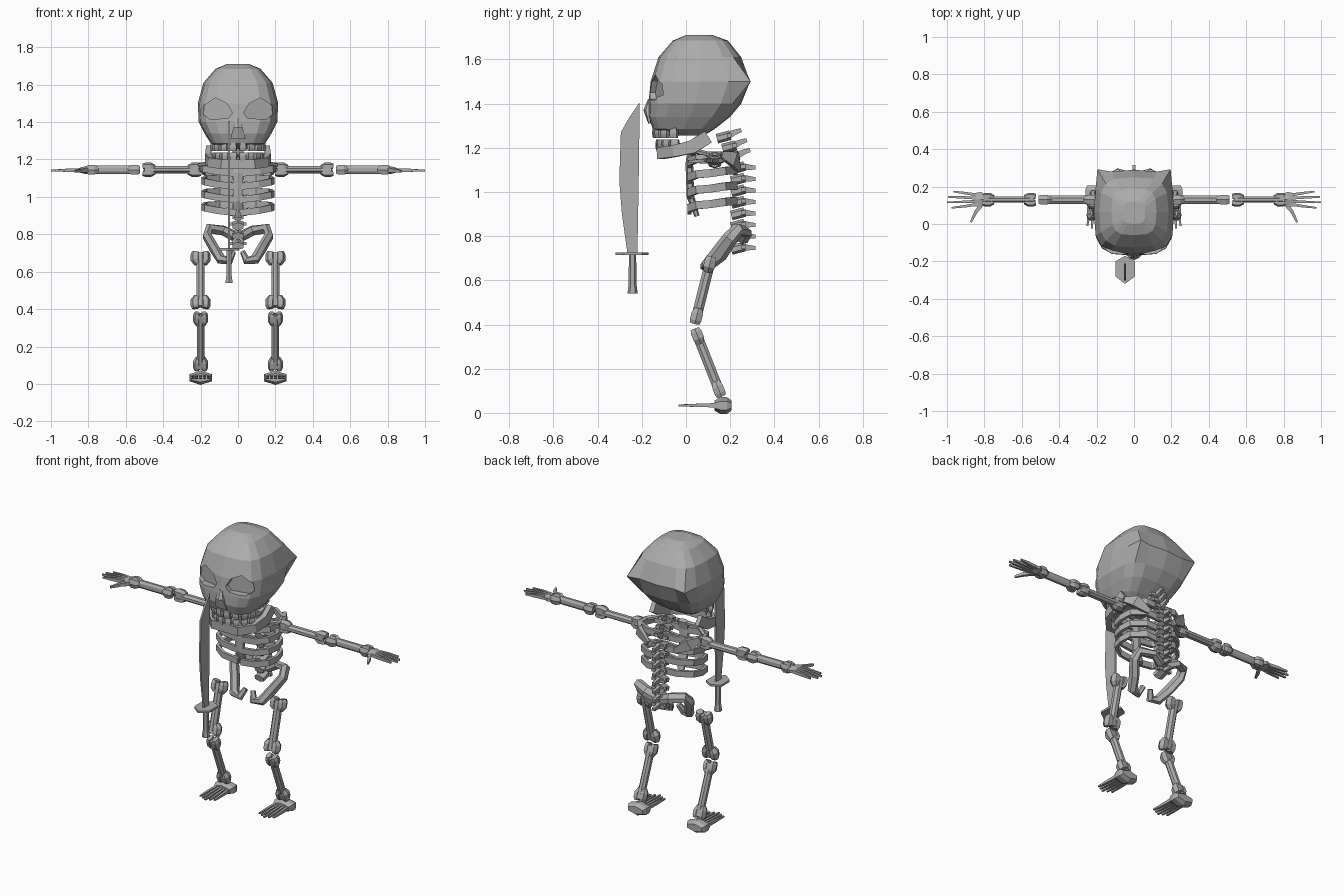
import bpy, bmesh, math
from mathutils import Vector

cube = bpy.data.objects.get("Cube")
if cube:
    bpy.data.objects.remove(cube)

bone_grey = bpy.data.materials.new("bone_grey")
bone_grey.use_nodes = True
GREY = (0.42, 0.42, 0.42, 1)
bone_grey.diffuse_color = GREY
bone_grey.node_tree.nodes["Principled BSDF"].inputs["Base Color"].default_value = GREY


def finish(name, bm, mirror=False):
    bmesh.ops.recalc_face_normals(bm, faces=bm.faces)
    mesh = bpy.data.meshes.new(name)
    bm.to_mesh(mesh)
    bm.free()
    mesh.materials.append(bone_grey)
    ob = bpy.data.objects.new(name, mesh)
    bpy.context.collection.objects.link(ob)
    if mirror:
        mod = ob.modifiers.new("mirror", "MIRROR")
        mod.use_mirror_merge = False
    return ob


def bridge(bm, rings):
    """Skin a list of point rings and cap both ends."""
    loops = [[bm.verts.new(p) for p in ring] for ring in rings]
    n = len(loops[0])
    for a, b in zip(loops, loops[1:]):
        for k in range(n):
            j = (k + 1) % n
            bm.faces.new((a[k], a[j], b[j], b[k]))
    bm.faces.new(loops[0])
    bm.faces.new(loops[-1])


def sweep(bm, path, sizes, sides=4, up=(0, 0, 1)):
    """Sweep a polygon along a path; sizes are half extents (across, along up)."""
    pts = [Vector(p) for p in path]
    if isinstance(sizes, tuple):
        sizes = [sizes] * len(pts)
    rings = []
    for i, p in enumerate(pts):
        t = (pts[min(i + 1, len(pts) - 1)] - pts[max(i - 1, 0)]).normalized()
        side = t.cross(Vector(up)).normalized()
        lift = side.cross(t)
        r = 1 / math.cos(math.pi / sides)
        ring = []
        for k in range(sides):
            a = 2 * math.pi * (k + 0.5) / sides
            ring.append(p + side * sizes[i][0] * r * math.cos(a) + lift * sizes[i][1] * r * math.sin(a))
        rings.append(ring)
    bridge(bm, rings)


def long_bone(name, p, q, wide, flare, shaft, thick):
    """Shaft with a pair of knuckles at each end, spread along the wide axis."""
    bm = bmesh.new()
    p, q, wide = Vector(p), Vector(q), Vector(wide)
    mid = [p.lerp(q, t) for t in (0.03, 0.2, 0.8, 0.97)]
    sweep(bm, mid, [(thick * 0.9, shaft * s) for s in (1.3, 1, 1, 1.3)], 8, wide)
    for a, b in ((p, q), (q, p)):
        for s in (-1, 1):
            path = [a.lerp(b, t) + wide * s * flare * o
                    for t, o in ((0, 0.5), (0.05, 0.55), (0.14, 0.55), (0.21, 0.35))]
            sizes = [(thick * m, flare * 0.45 * m) for m in (0.8, 1, 1, 0.7)]
            sweep(bm, path, sizes, 6, wide)
    return finish(name, bm, True)


# Skull: boxy rings stacked from the crown to the palate (z, half width, front, back)
bm = bmesh.new()
rings = []
for z, w, f, b in ((1.71, .06, 0, .12), (1.685, .12, -.06, .19), (1.61, .185, -.125, .25),
                   (1.5, .215, -.16, .29), (1.4, .21, -.17, .25), (1.34, .18, -.17, .2),
                   (1.285, .145, -.15, .13), (1.255, .1, -.05, .08)):
    ring = []
    for k in range(16):
        a = 2 * math.pi * k / 16
        c, s = math.cos(a), math.sin(a)
        x = math.copysign(abs(c) ** 0.6, c) * w
        y = (f + b) / 2 + math.copysign(abs(s) ** 0.6, s) * (b - f) / 2
        # raised corner at each side of the back
        if z == 1.5 and k in (2, 6):
            x, y = x * 1.12, y + 0.045
        ring.append((x, y, z))
    rings.append(ring)
bridge(bm, rings)
skull = finish("skull", bm)

# Eye sockets cut into the skull
bm = bmesh.new()
outline = ((.03, 1.45), (.06, 1.5), (.12, 1.53), (.18, 1.49), (.185, 1.44), (.15, 1.415), (.05, 1.42))
for s in (-1, 1):
    bridge(bm, [[(s * x, y + 0.3 * x, z) for x, z in outline] for y in (-0.3, -0.148)])
cutter = finish("socket_cutter", bm)
cutter.hide_render = True
mod = skull.modifiers.new("sockets", "BOOLEAN")
mod.operation, mod.object, mod.solver = "DIFFERENCE", cutter, "EXACT"
cut = bpy.data.meshes.new_from_object(skull.evaluated_get(bpy.context.evaluated_depsgraph_get()))
skull.modifiers.clear()
skull.data = cut
bpy.data.objects.remove(cutter)

# Nose
bm = bmesh.new()
sweep(bm, [(0, -.165, 1.42), (0, -.172, 1.37), (0, -.165, 1.31)],
      [(.01, .006), (.025, .018), (.04, .005)], 6, (0, -1, 0))
finish("nose", bm)

# Teeth in two arcs
for name, z0, z1, rx, ry in (("upper_teeth", 1.295, 1.245, .14, .13), ("lower_teeth", 1.19, 1.238, .13, .115)):
    bm = bmesh.new()
    for i in range(8):
        a = math.radians(-70 + 20 * i)
        x, y = rx * math.sin(a), -.01 - ry * math.cos(a)
        out = (math.sin(a), -math.cos(a), 0)
        zm = z0 + (z1 - z0) * 0.6
        sweep(bm, [(x, y, z0), (x, y, zm), (x, y, z1)], [(.013, .011), (.018, .013), (.016, .009)], 4, out)
    finish(name, bm)

# Lower jaw: horseshoe rising toward the hinges
bm = bmesh.new()
half = [(.155, .1, 1.25), (.16, .03, 1.205), (.145, -.05, 1.185), (.085, -.115, 1.175)]
path = half + [(-x, y, z) for x, y, z in reversed(half)]
sizes = [(.014, .03), (.016, .03), (.018, .026), (.018, .026)]
sweep(bm, path, sizes + sizes[::-1])
finish("lower_jaw", bm)

# Spine: bodies with backward spines and small side wings
spine = [(.17, 1.255), (.195, 1.21), (.21, 1.165)] + [(.235, 1.115 - .052 * i) for i in range(8)]
bm = bmesh.new()
for i, (y, z) in enumerate(spine):
    drop = 0.025 if i < 3 else -0.005
    sweep(bm, [(0, y - .03, z - .014), (0, y + .03, z + .002)], (.03, .019), 6)
    sweep(bm, [(0, y + .02, z), (0, y + .05, z + drop * .6), (0, y + .08, z + drop)],
          [(.014, .016), (.009, .012), (.009, .009)])
    sweep(bm, [(-.045, y + .025, z), (.045, y + .025, z)], (.01, .009))
finish("spine", bm)

# Rib cage
bm = bmesh.new()
for z, w in ((1.155, .195), (1.085, .185), (1.015, .185), (.945, .185)):
    path = [(.015, .225, z + .01), (.1, .225, z + .015), (w * .93, .175, z + .01),
            (w, .11, z), (w * .93, .05, z - .005), (w * .6, .015, z - .018), (.01, .015, z - .03)]
    sweep(bm, path, (.009, .018))
finish("ribs", bm, True)

# Breastbone
bm = bmesh.new()
sweep(bm, [(0, .025, 1.18), (0, .015, 1.13), (0, .02, .98), (0, .05, .89)],
      [(.035, .015), (.028, .015), (.028, .015), (.02, .01)], 6, (0, -1, 0))
finish("breastbone", bm)

# Shoulder girdle: collarbone and shoulder blade
bm = bmesh.new()
sweep(bm, [(.03, .03, 1.175), (.12, .045, 1.185), (.2, .1, 1.17), (.2, .16, 1.17)], (.014, .011), 6)
sweep(bm, [(.2, .16, 1.17), (.17, .215, 1.15), (.09, .24, 1.1)], [(.012, .015), (.012, .035), (.008, .015)])
finish("shoulder_girdle", bm, True)

# Arms
long_bone("upper_arm", (.2, .13, 1.145), (.51, .13, 1.145), (0, 0, 1), .036, .019, .026)
long_bone("forearm", (.525, .13, 1.145), (.81, .13, 1.145), (0, 1, 0), .034, .016, .026)

# Hands: wrist, four fingers and a thumb
bm = bmesh.new()
sweep(bm, [(.79, .13, 1.143), (.82, .13, 1.143), (.85, .13, 1.143)], [(.025, .02), (.042, .017), (.035, .01)], 6)
for i, reach in enumerate((.975, 1.0, .995, .965)):
    y = (i - 1.5)
    path = [(.83, .13 + y * .016, 1.143), (.9, .13 + y * .023, 1.143), (reach, .13 + y * .029, 1.14)]
    sweep(bm, path, [(.008, .01), (.007, .009), (.004, .005)])
sweep(bm, [(.81, .11, 1.14), (.845, .065, 1.14), (.872, .01, 1.137)], [(.012, .011), (.009, .01), (.005, .006)])
finish("hands", bm, True)

# Pelvis: one open loop per side
bm = bmesh.new()
path = [(.02, .25, .79), (.08, .27, .82), (.155, .235, .83), (.165, .2, .79),
        (.125, .15, .72), (.09, .095, .665), (.045, .085, .66), (.025, .11, .705)]
sweep(bm, path, [(.022, .03), (.02, .03), (.024, .026), (.022, .03), (.022, .034),
                 (.024, .024), (.02, .02), (.012, .015)], 6, (0, -.6, .5))
finish("pelvis", bm, True)

# Legs
long_bone("thigh_bone", (.2, .115, .705), (.2, .04, .405), (1, 0, 0), .05, .022, .026)
long_bone("shin_bone", (.2, .04, .38), (.2, .16, .075), (1, 0, 0), .038, .02, .025)

# Feet: heel and fanned toes
bm = bmesh.new()
sweep(bm, [(.2, .205, .033), (.2, .185, .033), (.2, .155, .033), (.2, .13, .033)],
      [(.05, .02), (.06, .033), (.06, .033), (.052, .02)], 6)
for i in range(5):
    d = i - 2
    sweep(bm, [(.2 + d * .02, .15, .035), (.2 + d * .022, .06, .034), (.2 + d * .024, -.035 + abs(d) * .012, .034)],
          [(.008, .01), (.007, .008), (.005, .004)])
finish("feet", bm, True)

# Sword: curved blade, pointed guard, flared grip
bm = bmesh.new()
blade = ((-.21, 1.405), (-.255, 1.34), (-.295, 1.27), (-.302, 1.05), (-.29, .9), (-.265, .72),
         (-.22, .72), (-.215, 1.0), (-.212, 1.2))
bridge(bm, [[(x, y, z) for y, z in blade] for x in (-.053, -.043)])
finish("sword_blade", bm)
bm = bmesh.new()
guard = ((-.1, -.28), (-.048, -.32), (.005, -.28), (.005, -.2), (-.048, -.17), (-.1, -.2))
bridge(bm, [[(x, y, z) for x, y in guard] for z in (.714, .726)])
finish("sword_guard", bm)
bm = bmesh.new()
sweep(bm, [(-.048, -.242, .72), (-.048, -.242, .58), (-.048, -.242, .54)],
      [(.014, .014), (.014, .016), (.02, .02)], 6, (0, 1, 0))
finish("sword_grip", bm)
